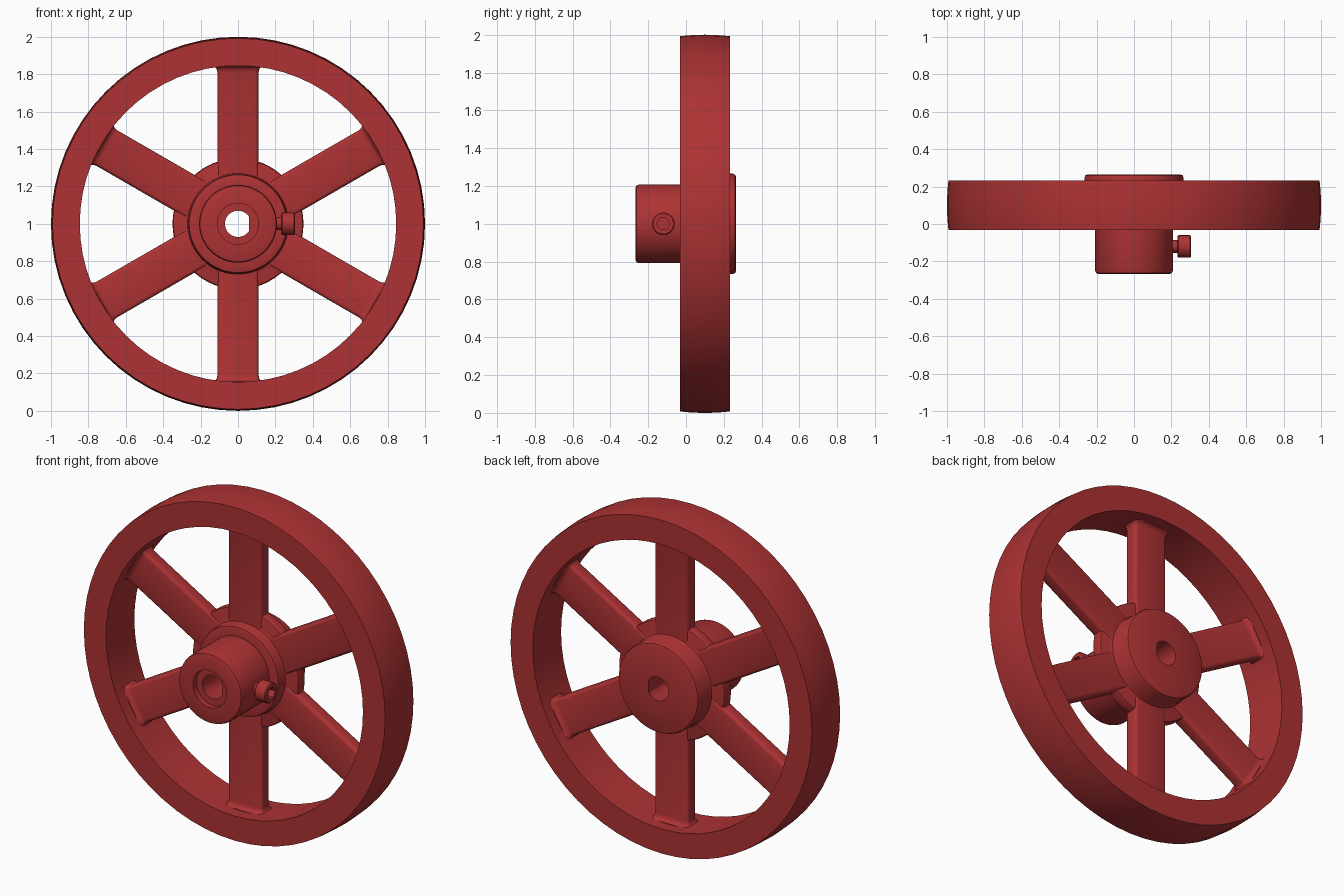
import bpy
import bmesh
from math import cos, sin, pi, radians
from mathutils import Matrix, Vector

if "Cube" in bpy.data.objects:
    bpy.data.objects.remove(bpy.data.objects["Cube"], do_unlink=True)

red = bpy.data.materials.new("red paint")
red.use_nodes = True
red.diffuse_color = (0.42, 0.032, 0.034, 1)
red.node_tree.nodes["Principled BSDF"].inputs["Base Color"].default_value = red.diffuse_color

BORE, FLAT = 0.07, 0.06
SOCKET = 0.035
CENTRE = Vector((0, 0, 1))


def finish(name, bm):
    bmesh.ops.remove_doubles(bm, verts=bm.verts, dist=0.0001)
    bmesh.ops.recalc_face_normals(bm, faces=bm.faces)
    mesh = bpy.data.meshes.new(name)
    bm.to_mesh(mesh)
    bm.free()
    mesh.materials.append(red)
    obj = bpy.data.objects.new(name, mesh)
    bpy.context.collection.objects.link(obj)
    bpy.ops.object.select_all(action="DESELECT")
    obj.select_set(True)
    bpy.context.view_layer.objects.active = obj
    bpy.ops.object.shade_smooth_by_angle(angle=radians(35))
    return obj


def bridge(bm, a, b):
    n = len(a)
    for i in range(n):
        j = (i + 1) % n
        bm.faces.new((a[i], a[j], b[j], b[i]))


def round_shape(r, a):
    return r * cos(a), r * sin(a)


def d_bore(r, a):
    # The shaft hole is flattened on one side
    u, v = round_shape(r, a)
    return (min(u, FLAT), v) if r == BORE else (u, v)


def hex_socket(r, a):
    if r == SOCKET:
        r *= cos(pi / 6) / cos(a % (pi / 3) - pi / 6)
    return round_shape(r, a)


def lathe(name, profile, place, segs=64, shape=round_shape, closed=True):
    """Turn a (radius, height) profile around an axis."""
    bm = bmesh.new()
    rings = []
    for r, h in profile:
        ring = []
        for i in range(segs):
            u, v = shape(r, 2 * pi * i / segs)
            ring.append(bm.verts.new(place(u, v, h)))
        rings.append(ring)
    pairs = list(zip(rings, rings[1:]))
    if closed:
        pairs.append((rings[-1], rings[0]))
    for a, b in pairs:
        bridge(bm, a, b)
    if not closed:
        bm.faces.new(rings[0])
        bm.faces.new(rings[-1])
    return finish(name, bm)


def along_y(u, v, h):
    return CENTRE + Vector((u, h, v))


# Crowned rim
FRONT, BACK, INNER = -0.033, 0.233, 0.846
crown = [(1 - 0.008 * (t / 3) ** 2, 0.1 + 0.133 * t / 3) for t in range(-3, 4)]
lathe("rim", [(INNER, FRONT)] + crown + [(INNER, BACK)], along_y)

# Hub with front collar, web disc, rear boss and shaft hole
hub = [(BORE, -0.235), (0.11, -0.235), (0.11, -0.267),
       (0.19, -0.267), (0.203, -0.262), (0.208, -0.248),
       (0.208, 0.0), (0.25, 0.0), (0.261, 0.004), (0.265, 0.015),
       (0.265, 0.05), (0.27, 0.062), (0.285, 0.068),
       (0.335, 0.068), (0.346, 0.072), (0.35, 0.083),
       (0.35, 0.122), (0.346, 0.133), (0.335, 0.137),
       (0.285, 0.137), (0.27, 0.143), (0.265, 0.155),
       (0.265, 0.248), (0.26, 0.26), (0.248, 0.265), (BORE, 0.265)]
lathe("hub", hub, along_y, shape=d_bore)

# Set screw with a hexagonal socket
screw = [(0.034, 0.19), (0.034, 0.232), (0.054, 0.232), (0.06, 0.238),
         (0.06, 0.299), (0.054, 0.305), (SOCKET, 0.305), (SOCKET, 0.265)]
lathe("set_screw", screw, lambda u, v, h: CENTRE + Vector((h, u - 0.12, v)),
      segs=24, shape=hex_socket, closed=False)


def section(bm, z, half_w, half_d, y=0.102, round_r=0.018):
    """Rounded rectangle ring across a spoke."""
    ring = []
    for corner, (sx, sy) in enumerate(((1, 1), (-1, 1), (-1, -1), (1, -1))):
        for step in range(4):
            a = pi / 2 * (corner + step / 3)
            ring.append(bm.verts.new((sx * (half_w - round_r) + round_r * cos(a),
                                      y + sy * (half_d - round_r) + round_r * sin(a), z)))
    return ring


# Six spokes, flared where they meet the rim
SPOKE = [(0.22, 0.11, 0.041), (0.81, 0.11, 0.041), (0.825, 0.113, 0.044),
         (0.836, 0.12, 0.052), (0.842, 0.13, 0.062), (0.87, 0.13, 0.062)]
for n in range(6):
    bm = bmesh.new()
    rings = [section(bm, *s) for s in SPOKE]
    for a, b in zip(rings, rings[1:]):
        bridge(bm, a, b)
    bm.faces.new(rings[0])
    bm.faces.new(rings[-1])
    turn = Matrix.Translation(CENTRE) @ Matrix.Rotation(n * pi / 3, 4, "Y")
    bmesh.ops.transform(bm, matrix=turn, verts=bm.verts)
    finish(f"spoke_{n + 1}", bm)
